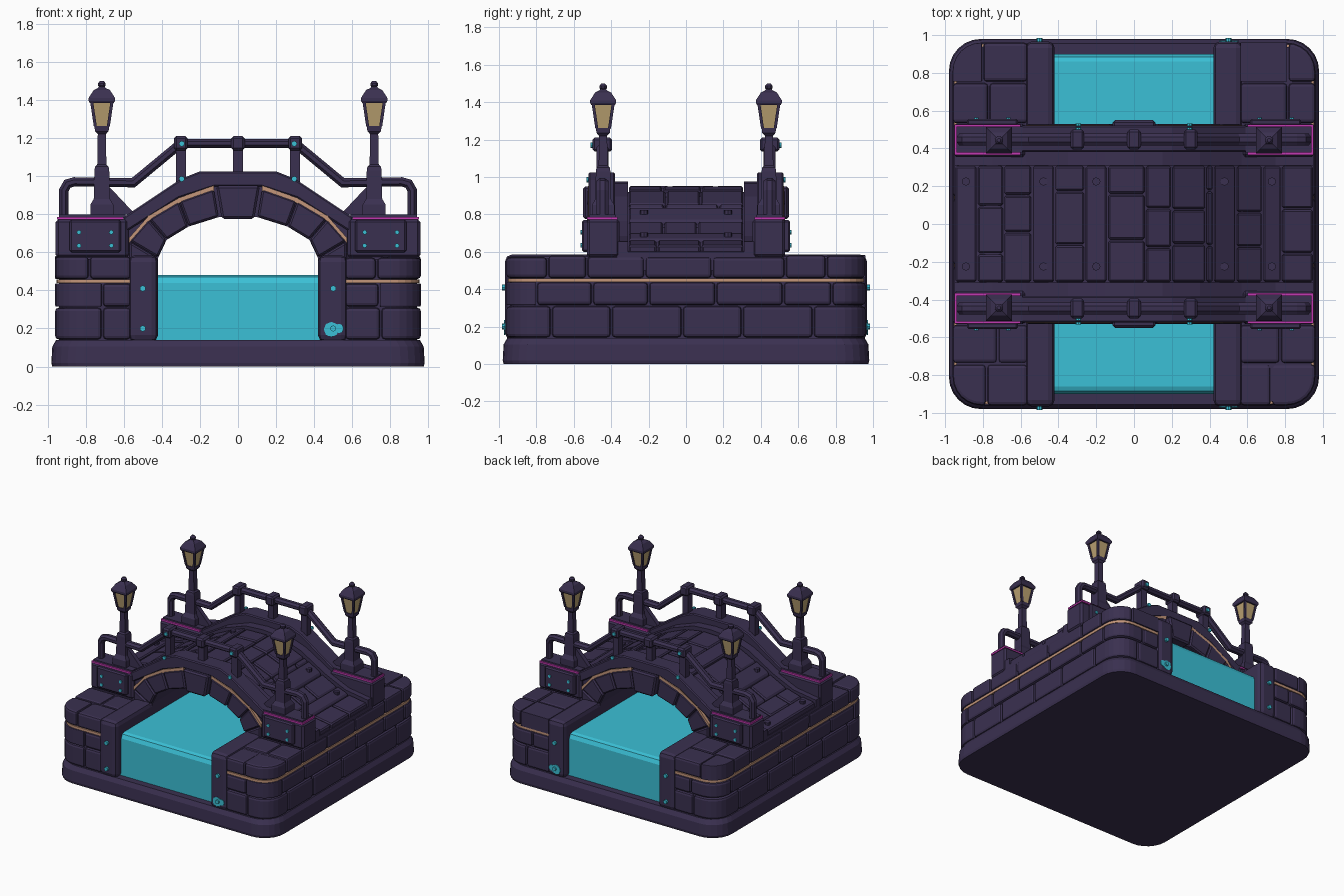
import bpy, bmesh, math, random
from mathutils import Vector

if "Cube" in bpy.data.objects:
    bpy.data.objects.remove(bpy.data.objects["Cube"])

random.seed(4)


def material(name, hexcol):
    m = bpy.data.materials.new(name)
    c = [int(hexcol[i:i + 2], 16) / 255 for i in (0, 2, 4)]
    m.diffuse_color = [((v + .055) / 1.055) ** 2.4 if v > .04 else v / 12.92 for v in c] + [1]
    m.use_nodes = True
    m.node_tree.nodes["Principled BSDF"].inputs["Base Color"].default_value = m.diffuse_color
    return m


STONE = material("dark purple stone", "3A3050")
WATER = material("cyan water", "3BC0D6")
MORTAR = material("tan mortar", "C4967A")
GLOW = material("lamp glass", "BBA272")
PINK = material("magenta trim", "C23AB2")
parts = {}


def loft(part, mat, rings, bevel=0, segs=1):
    """Closed solid through a list of rings, added to a named part."""
    bm = bmesh.new()
    vs = [[bm.verts.new(p) for p in r] for r in rings]
    n = len(rings[0])
    for a, b in zip(vs, vs[1:]):
        for i in range(n):
            bm.faces.new((a[i], a[(i + 1) % n], b[(i + 1) % n], b[i]))
    bm.faces.new(vs[0])
    bm.faces.new(vs[-1])
    bmesh.ops.recalc_face_normals(bm, faces=bm.faces)
    if bevel:
        sharp = [e for e in bm.edges if e.calc_face_angle(0) > .6]
        bmesh.ops.bevel(bm, geom=sharp, offset=bevel, segments=segs, affect='EDGES',
                        profile=.5, clamp_overlap=True)
    tmp = bpy.data.meshes.new("tmp")
    bm.to_mesh(tmp)
    bm.free()
    parts.setdefault(part, (bmesh.new(), mat))[0].from_mesh(tmp)
    bpy.data.meshes.remove(tmp)


def prism(part, mat, pts, axis, a, b, bevel=0, segs=1):
    put = {'x': lambda p, d: (d, p[0], p[1]), 'y': lambda p, d: (p[0], d, p[1]),
           'z': lambda p, d: (p[0], p[1], d)}[axis]
    loft(part, mat, [[put(p, d) for p in pts] for d in (a, b)], bevel, segs)


def box(part, mat, x, y, z, bevel=0, segs=1):
    prism(part, mat, [(x[0], y[0]), (x[1], y[0]), (x[1], y[1]), (x[0], y[1])], 'z', *z, bevel, segs)


def turned(part, mat, cx, cy, profile, sides=4):
    loft(part, mat, [[(cx + r * math.cos(t), cy + r * math.sin(t), z) for t in
                      [math.pi * (2 * i + 1) / sides for i in range(sides)]] for r, z in profile])


def bolt(part, mat, x, y, z, r, h, axis):
    c = {'y': (x, z), 'z': (x, y)}[axis]
    d = {'y': y, 'z': z}[axis]
    prism(part, mat, [(c[0] + r * math.cos(i * math.pi / 4), c[1] + r * math.sin(i * math.pi / 4))
                      for i in range(8)], axis, d, d + h)


def round_square(h, r):
    return [(sx * (h - r) + r * math.cos(q + k * math.pi / 12), sy * (h - r) + r * math.sin(q + k * math.pi / 12))
            for sx, sy, q in ((1, 1, 0), (-1, 1, math.pi / 2), (-1, -1, math.pi), (1, -1, math.pi * 1.5))
            for k in range(7)]


def clip(poly, ax, lim, sign):
    """Keep the part of a polygon where sign * (coordinate - lim) >= 0."""
    out = []
    for p, q in zip(poly, poly[1:] + poly[:1]):
        a, b = sign * (p[ax] - lim), sign * (q[ax] - lim)
        if a >= 0:
            out.append(p)
        if a * b < 0:
            t = a / (a - b)
            out.append((p[0] + t * (q[0] - p[0]), p[1] + t * (q[1] - p[1])))
    return out


def cell(poly, x0, x1, y0, y1):
    for ax, lim, s in ((0, x0, 1), (0, x1, -1), (1, y0, 1), (1, y1, -1)):
        poly = clip(poly, ax, lim, s)
    return poly


def interp(tab, x):
    x = abs(x)
    for (a, za), (b, zb) in zip(tab, tab[1:]):
        if x <= b:
            return za + (zb - za) * (x - a) / (b - a)
    return tab[-1][1]


# base slab and water
loft("base_slab", STONE, [[(x, y, z) for x, y in round_square(h, .17)]
                          for h, z in ((.975, 0), (.98, .02), (.975, .105), (.955, .14))])
prism("water", WATER, [(-.9, .12), (.9, .12), (.9, .44), (.885, .47), (.86, .48),
                       (-.86, .48), (-.885, .47), (-.9, .44)], 'x', -.43, .43)

# stone banks: three courses of rounded blocks around a core
outline, core = round_square(.96, .15), round_square(.94, .15)
G = .004
courses = [(.14, .312, (-.97, -.72, -.4, -.02, .3, .68, .97)),
           (.312, .44, (-.97, -.8, -.5, -.2, .16, .52, .78, .97)),
           (.457, .58, (-.97, -.74, -.53, -.22, .14, .53, .75, .97))]
for s in (-1, 1):
    lo, hi = sorted((s * .56, s * 1.0))
    prism("bank_core", STONE, cell(core, lo, hi, -1, 1), 'z', .13, .565)
    prism("mortar_line", MORTAR, cell(round_square(.952, .15), lo, hi, -1, 1), 'z', .438, .458)
    for k, (z0, z1, cuts) in enumerate(courses):
        for y0, y1 in zip(cuts, cuts[1:]):
            j = random.uniform(-.02, .02)
            outer = abs(y0 + y1) / 2 > (.55 if k == 2 else .7)
            mid = s * random.uniform(.7, .82)
            spans = [(lo, mid), (mid, hi)] if outer else [(lo, hi)]
            for x0, x1 in spans:
                p = cell(outline, x0 + G, x1 - G, y0 + G, y1 - G)
                prism("bank_stones", STONE, p, 'z', z0 + .003, z1 - .003 + (j * .3 if k == 2 else 0), .018, 2)
    # channel wall beside the water, with studs at both ends
    a, b = sorted((s * .42, s * .575))
    box("channel_walls", STONE, (a, b), (-.967, .967), (.13, .585), .035, 2)
    for t in (-1, 1):
        for z in (.2, .41):
            bolt("wall_studs", WATER, s * .5, t * .965, z, .016, t * .02, 'y')
for t in (-1, 1):
    bolt("water_splash", WATER, .49, t * .966, .195, .04, t * .006, 'y')
    bolt("water_splash", WATER, .53, t * .966, .2, .025, t * .006, 'y')

# bridge body with the arch opening
deck = [(0, .955), (.15, .945), (.35, .875), (.57, .745), (.75, .665), (.95, .635)]
inner = [(.42, .5), (.42, .57), (.375, .665), (.26, .735), (.1, .785)]
outer = [(.572, .5), (.572, .66), (.47, .775), (.31, .87), (.125, .935)]


def mirrored(half):
    """Half profile running from the outside in, continued on the other side."""
    return half + [(-x, z) for x, z in reversed(half) if x > 0]


top = [(x, z - .035) for x, z in mirrored(deck[::-1])]
prism("bridge_body", STONE, mirrored(inner) + [(-.95, .5)] + top[::-1] + [(.95, .5)], 'y', -.37, .37)

# deck: straps and rows of paving
xs = [-.95, -.83, -.69, -.54, -.42, -.26, -.14, .06, .2, .38, .42, .54, .68, .78, .95]
straps = (0, 3, 5, 10, 12)
for i, (x0, x1) in enumerate(zip(xs, xs[1:])):
    za, zb = interp(deck, x0), interp(deck, x1)
    pts = [(x0 + G, za - .07), (x1 - G, zb - .07), (x1 - G, zb), (x0 + G, za)]
    if i in straps:
        pts = [(x, z + .006) for x, z in pts]
        ys = [-.31, .31]
        for y in (-.225, .225):
            bolt("deck_bolts", STONE, (x0 + x1) / 2, y, (za + zb) / 2, .022, .025, 'z')
    else:
        ys = [-.31, random.uniform(-.16, -.04), random.uniform(.06, .18), .31]
    for y0, y1 in zip(ys, ys[1:]):
        prism("deck_paving", STONE, pts, 'y', y0 + G, y1 - G, .009)

band_top = [(.6, .785), (.3, .985), (.2, 1.025)]
band_bot = [(.6, .70), (.31, .885), (.125, .945)]
rail = mirrored([(.915, .78), (.915, .925), (.895, .96), (.86, .97), (.55, .965), (.3, 1.172)])
for t in (-1, 1):
    def Y(a, b):
        return sorted((t * a, t * b))

    # deck edge beam, spandrel wall and sloped parapet
    edge = mirrored(deck[::-1])
    prism("deck_edge_beam", STONE, [(x, z + .02) for x, z in edge] +
          [(x, z - .06) for x, z in edge[::-1]], 'y', *Y(.31, .385))
    prism("spandrel_wall", STONE, mirrored(inner) + mirrored([(.6, .5), (.6, .72), (.3, .9), (.1, .95)])[::-1],
          'y', *Y(.36, .5))
    prism("parapet", STONE, mirrored(band_top) + mirrored(band_bot)[::-1], 'y', *Y(.38, .522), .008)
    # arch stones, keystone and mortar strip above them
    for s in (-1, 1):
        for i in range(4):
            q = [inner[i], inner[i + 1], outer[i + 1], outer[i]]
            c = Vector((sum(p[0] for p in q) / 4, sum(p[1] for p in q) / 4))
            q = [c + (Vector(p) - c) * .97 for p in q]
            prism("arch_stones", STONE, [(s * p[0], p[1]) for p in q], 'y', *Y(.37, .53), .01)
            if i:
                a, b = outer[i], outer[i + 1]
                prism("arch_mortar", MORTAR, [(s * x, z + d) for (x, z), d in
                                             ((a, -.012), (b, -.012), (b, .016), (a, .016))], 'y', *Y(.45, .524))
    prism("keystone", STONE, [(-.085, .775), (.085, .775), (.115, .95), (-.115, .95)], 'y', *Y(.36, .55), .012)

    # handrail with posts and collars
    rings = []
    for i, p in enumerate(rail):
        p = Vector(p)
        d0 = (p - Vector(rail[i - 1])).normalized() if i else None
        d1 = (Vector(rail[i + 1]) - p).normalized() if i < len(rail) - 1 else d0
        d = ((d0 or d1) + d1).normalized()
        k = 1 / max(.5, d.dot(d1))
        n = Vector((-d.y, d.x)) * k
        rings.append([(p.x + n.x * .026 * math.cos(u), t * .447 + .034 * math.sin(u), p.y + n.y * .026 * math.cos(u))
                      for u in [math.pi * (2 * j + 1) / 8 for j in range(8)]])
    loft("handrail", STONE, rings)
    for x in (-.3, 0, .3):
        box("rail_posts", STONE, (x - .026, x + .026), Y(.42, .475), (.95, 1.15))
        box("rail_collars", STONE, (x - .036, x + .036), Y(.395, .5), (1.135, 1.21), .012)
    for x in (-.295, .295):
        bolt("rail_studs", WATER, x, t * .498, 1.17, .015, t * .012, 'y')
        bolt("rail_studs", WATER, x, t * .52, .985, .015, t * .012, 'y')

    for s in (-1, 1):
        def X(a, b):
            return sorted((s * a, s * b))

        # pedestal, magenta trim, cap and riveted plate
        box("pedestals", STONE, X(.575, .957), Y(.355, .53), (.57, .775), .015)
        box("magenta_trim", PINK, X(.6, .95), Y(.365, .528), (.772, .786))
        box("pedestal_caps", STONE, X(.59, .94), Y(.378, .516), (.78, .798))
        box("pedestal_plates", STONE, X(.615, .885), Y(.52, .557), (.6, .77), .01)
        for x in (.665, .835):
            for z in (.635, .705):
                bolt("plate_rivets", WATER, s * x, t * .555, z, .012, t * .01, 'y')
        # street lamp with brace
        cx, cy = s * .715, t * .443
        prism("lamp_braces", STONE, [(s * .54, .8), (s * .74, .79), (s * .74, .98), (s * .71, .98)], 'y', *Y(.425, .46))
        turned("lamp_posts", STONE, cx, cy, [(.085, .79), (.085, .85), (.06, .88), (.055, 1.03), (.05, 1.05),
                                             (.034, 1.06), (.03, 1.22), (.05, 1.235), (.055, 1.262)])
        turned("lamp_glass", GLOW, cx, cy, [(.048, 1.26), (.076, 1.395)])
        for u in (-1, 1):
            for v in (-1, 1):
                loft("lamp_frame", STONE, [[(cx + u * o + a * w, cy + v * o + b * w, z) for a, b in
                                            ((-1, -1), (1, -1), (1, 1), (-1, 1))]
                                           for o, w, z in ((.034, .008, 1.26), (.054, .008, 1.395))])
        turned("lamp_roofs", STONE, cx, cy, [(.09, 1.385), (.098, 1.395), (.098, 1.41), (.06, 1.452),
                                             (.03, 1.462), (.02, 1.47)])
        turned("lamp_finials", STONE, cx, cy, [(.01, 1.46), (.022, 1.475), (.022, 1.487), (.01, 1.5)], 8)

# turn the collected parts into objects
for name, (bm, mat) in parts.items():
    me = bpy.data.meshes.new(name)
    bm.to_mesh(me)
    bm.free()
    me.materials.append(mat)
    bpy.context.collection.objects.link(bpy.data.objects.new(name, me))
